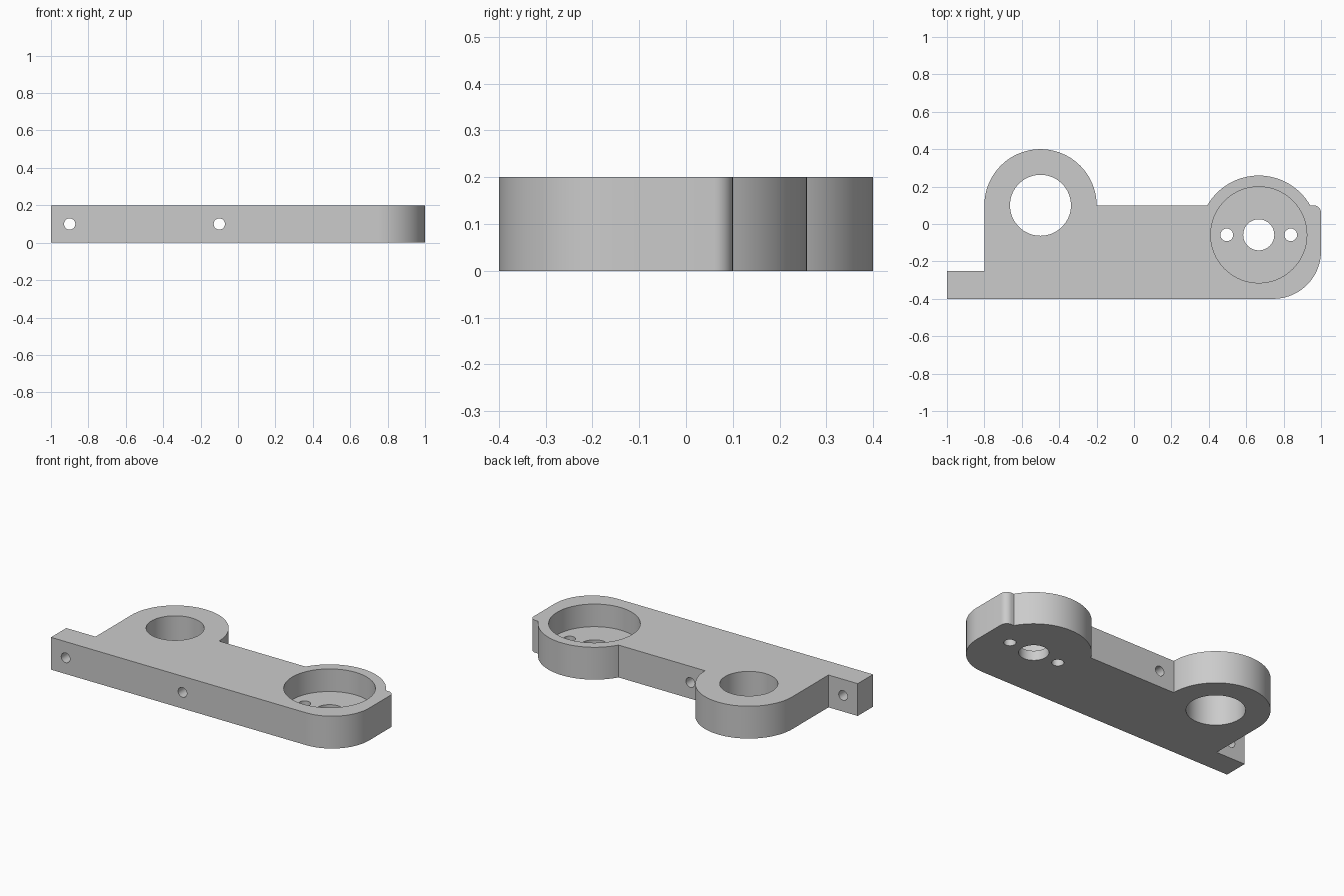
import bpy, bmesh
from math import sin, cos, radians, pi, asin, acos
from mathutils import Matrix

if "Cube" in bpy.data.objects:
    bpy.data.objects.remove(bpy.data.objects["Cube"])

H = 0.2
RING = (-0.5, 0.1)       # plain bore centre
BOSS = (0.667, -0.058)   # counterbored boss centre
BOSS_R = 0.317

grey = bpy.data.materials.new("grey")
grey.diffuse_color = (0.6, 0.6, 0.6, 1)
grey.use_nodes = True
grey.node_tree.nodes["Principled BSDF"].inputs["Base Color"].default_value = grey.diffuse_color


def arc(c, r, a0, a1, n):
    """Points on an arc, angles in degrees."""
    return [(c[0] + r * cos(radians(a0 + (a1 - a0) * i / n)),
             c[1] + r * sin(radians(a0 + (a1 - a0) * i / n))) for i in range(n + 1)]


def make_object(name, bm):
    bmesh.ops.recalc_face_normals(bm, faces=bm.faces)
    me = bpy.data.meshes.new(name)
    bm.to_mesh(me)
    bm.free()
    me.materials.append(grey)
    ob = bpy.data.objects.new(name, me)
    bpy.context.collection.objects.link(ob)
    return ob


# Plate outline, counter-clockwise
a = asin((0.1 - BOSS[1]) / BOSS_R) * 180 / pi
outline = [(-1, -0.4)]
outline += arc((0.745, -0.145), 0.255, -90, 0, 24)     # big rounded corner
outline += arc((0.96, 0.06), 0.04, 0, 90, 8)           # small rounded corner
outline += arc(BOSS, BOSS_R, a, 180 - a, 40)           # boss
outline += arc(RING, 0.3, 0, 180, 56)                  # bore ring
outline += [(-0.8, -0.25), (-1, -0.25)]                # end tab

bm = bmesh.new()
base = bm.faces.new([bm.verts.new((x, y, 0)) for x, y in outline])
ext = bmesh.ops.extrude_face_region(bm, geom=[base])
bmesh.ops.translate(bm, vec=(0, 0, H),
                    verts=[v for v in ext["geom"] if isinstance(v, bmesh.types.BMVert)])
plate = make_object("bracket_plate", bm)


def cut(center, r, depth, along_y=False):
    """Subtract a cylinder from the plate."""
    bm = bmesh.new()
    m = Matrix.Translation(center)
    if along_y:
        m = m @ Matrix.Rotation(pi / 2, 4, 'X')
    bmesh.ops.create_cone(bm, cap_ends=True, segments=64 if r > 0.05 else 32,
                          radius1=r, radius2=r, depth=depth, matrix=m)
    cutter = make_object("hole_cutter", bm)
    cutter.hide_render = True
    mod = plate.modifiers.new("hole", 'BOOLEAN')
    mod.operation = 'DIFFERENCE'
    mod.solver = 'EXACT'
    mod.object = cutter
    return cutter


cutters = [
    cut((*RING, 0.1), 0.163, 1),                 # plain bore
    cut((*BOSS, 0.06 + 0.25), 0.257, 0.5),       # counterbore pocket
    cut((*BOSS, 0.1), 0.083, 1),                 # centre hole in pocket floor
]
for s in (-1, 1):                                # small holes beside it
    cutters.append(cut((BOSS[0] + s * 0.171, BOSS[1], 0.1), 0.034, 1))
for x in (-0.9, -0.1):                           # cross holes, front to back
    cutters.append(cut((x, 0, 0.1), 0.03, 2, True))

# Bake the cuts and remove the cutters
dg = bpy.context.evaluated_depsgraph_get()
mesh = bpy.data.meshes.new_from_object(plate.evaluated_get(dg))
plate.modifiers.clear()
plate.data = mesh
mesh.materials.clear()
mesh.materials.append(grey)
for p in mesh.polygons:
    p.material_index = 0
for c in cutters:
    bpy.data.objects.remove(c)

bpy.context.view_layer.objects.active = plate
plate.select_set(True)
bpy.ops.object.shade_smooth_by_angle(angle=radians(30))
